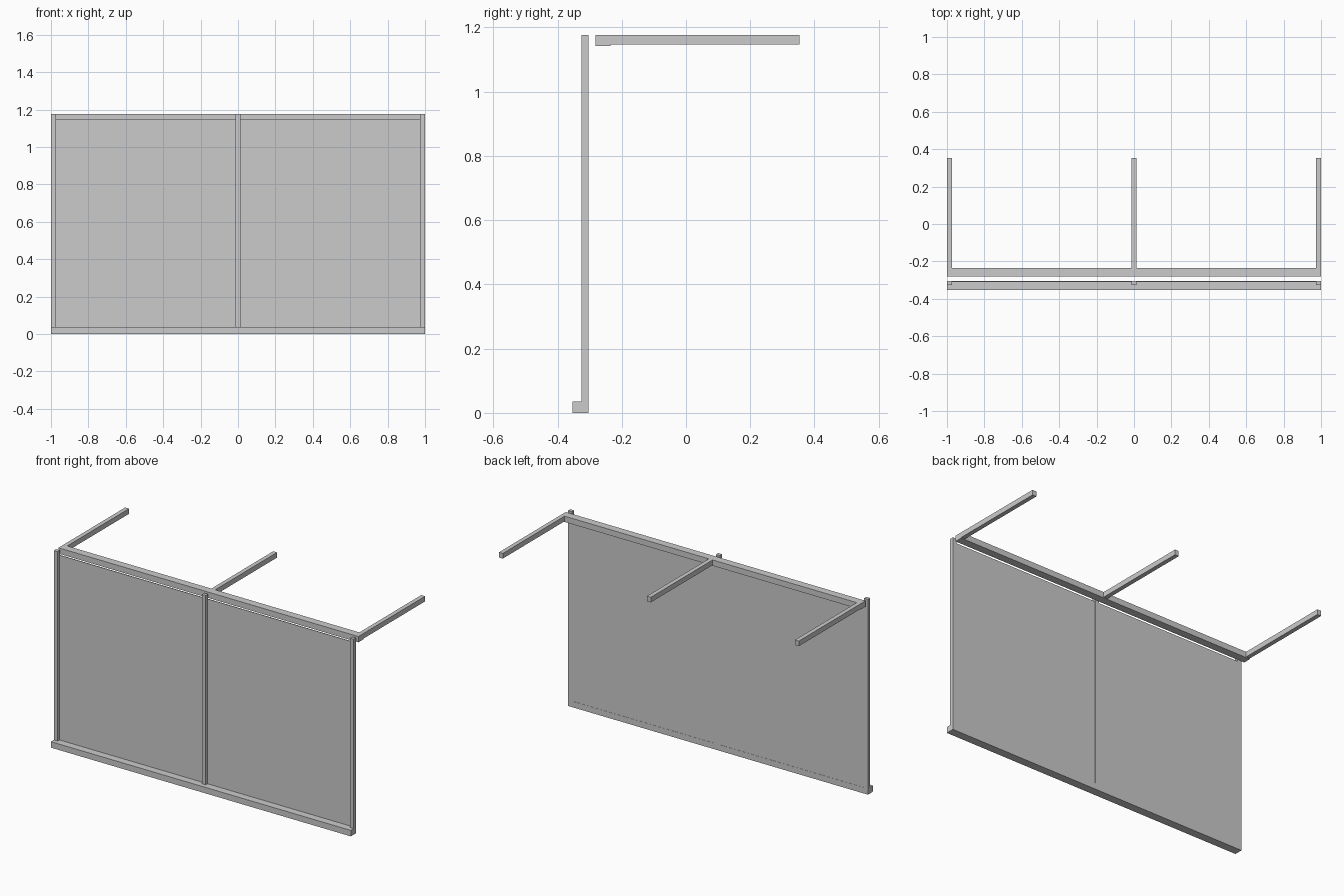
import bpy
import bmesh

if "Cube" in bpy.data.objects:
    bpy.data.objects.remove(bpy.data.objects["Cube"])


def box(name, x, y, z):
    """Box spanning the given (min, max) ranges."""
    bm = bmesh.new()
    bmesh.ops.create_cube(bm, size=1)
    for v in bm.verts:
        v.co = [(r[0] + r[1]) / 2 + c * (r[1] - r[0]) for c, r in zip(v.co, (x, y, z))]
    mesh = bpy.data.meshes.new(name)
    bm.to_mesh(mesh)
    bm.free()
    obj = bpy.data.objects.new(name, mesh)
    bpy.context.collection.objects.link(obj)
    return obj


TOP = 1.177
RAIL_TOP = 0.036
BACK = -0.304      # rear plane of the upright screen
HALF = 0.013       # half width of posts and arms
SPOTS = {"left": -1 + HALF, "middle": 0.0, "right": 1 - HALF}

# Bottom rail and top beam
box("bottom_rail", (-1, 1), (-0.354, BACK), (0, RAIL_TOP))
box("top_beam", (-1, 1), (-0.282, -0.235), (1.142, TOP))

# Posts standing on the rail, arms reaching back from the beam
for side, x in SPOTS.items():
    span = (x - HALF, x + HALF)
    box(side + "_post", span, (-0.326, BACK), (RAIL_TOP, TOP))
    box(side + "_arm", span, (-0.235, 0.354), (1.146, TOP))

# Thin panels between the posts, slightly recessed at the back
for side, s in (("left", -1), ("right", 1)):
    x = sorted((s * HALF, s * (1 - 2 * HALF)))
    box(side + "_panel", x, (-0.309, BACK - 0.001), (RAIL_TOP, 1.15))
